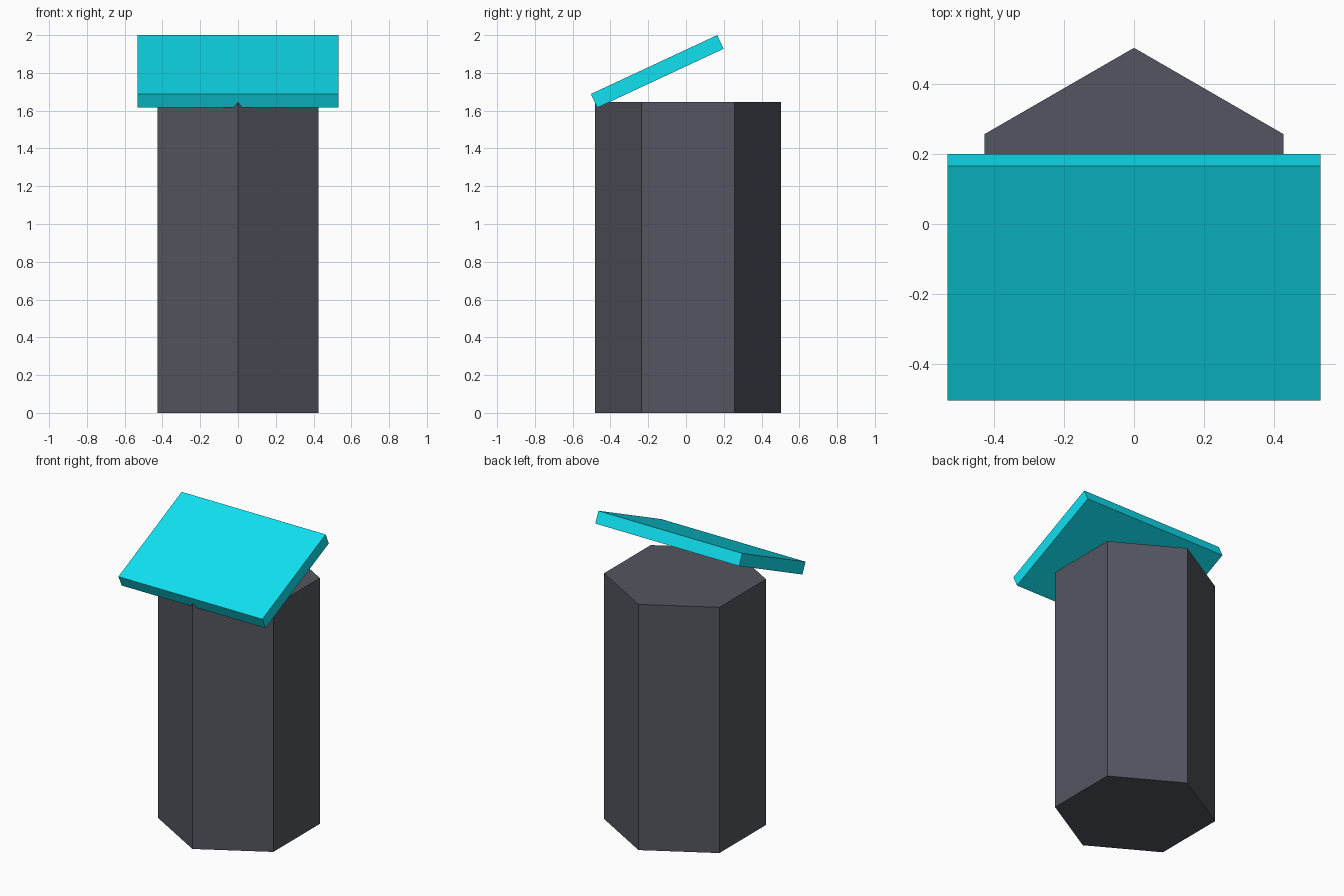
import bpy
from math import radians

if "Cube" in bpy.data.objects:
    bpy.data.objects.remove(bpy.data.objects["Cube"])


def finish(obj, name, color):
    obj.name = name
    mat = bpy.data.materials.new(name + "_material")
    mat.diffuse_color = (*color, 1)
    mat.use_nodes = True
    mat.node_tree.nodes["Principled BSDF"].inputs["Base Color"].default_value = mat.diffuse_color
    obj.data.materials.append(mat)


# Hexagonal column, one corner pointing forward
height = 1.645
bpy.ops.mesh.primitive_cylinder_add(vertices=6, radius=0.493, depth=height,
                                    location=(0, 0.01, height / 2))
finish(bpy.context.object, "column", (0.085, 0.092, 0.115))

# Tilted display panel resting on the front edge of the column
bpy.ops.mesh.primitive_cube_add(size=1, location=(0, -0.152, 1.808),
                                rotation=(radians(25), 0, 0))
panel = bpy.context.object
panel.scale = (1.066, 0.738, 0.08)
bpy.ops.object.transform_apply(location=False, rotation=False, scale=True)
finish(panel, "display_panel", (0.005, 0.75, 0.88))
